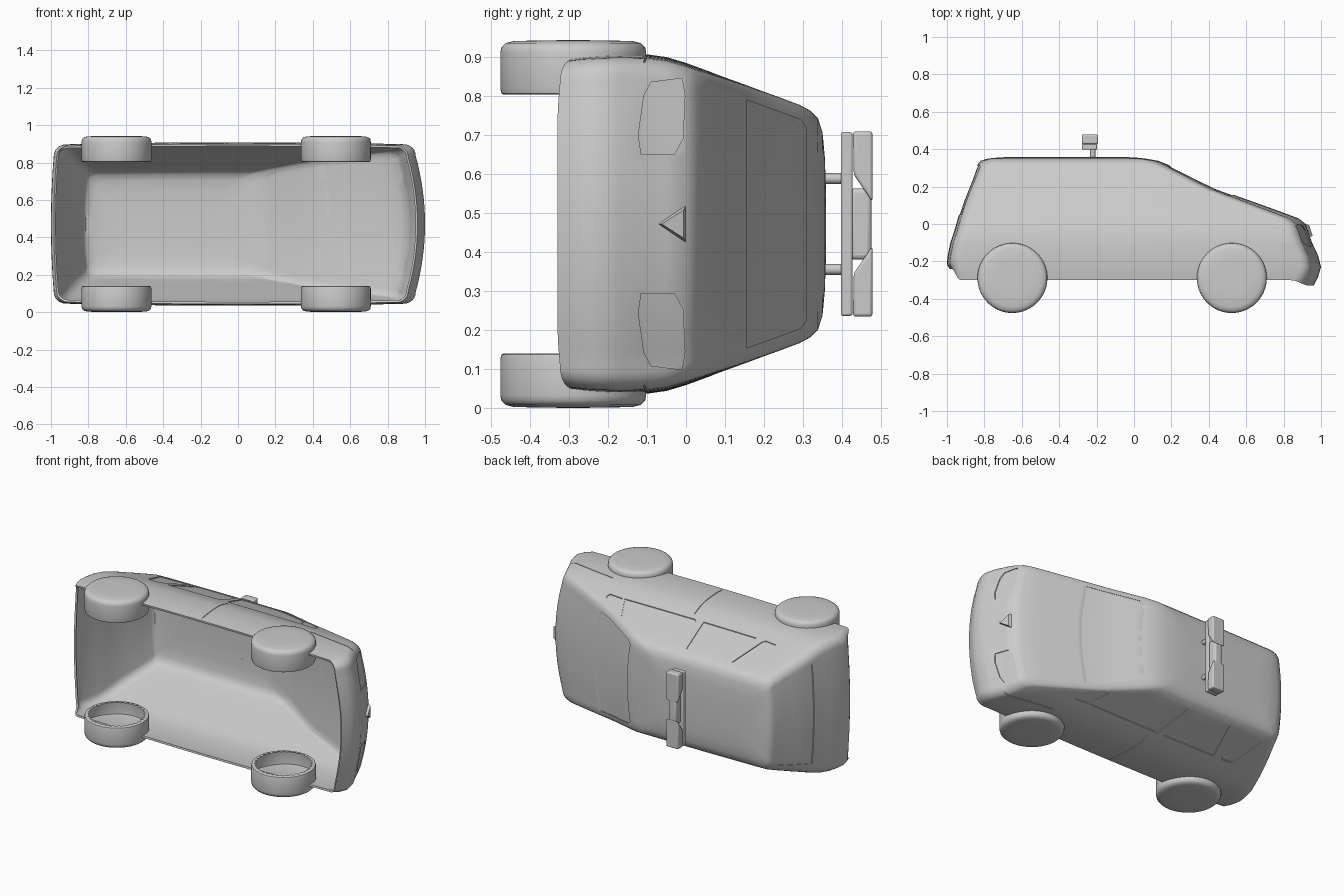
import bpy, bmesh, math
from mathutils import Vector

if "Cube" in bpy.data.objects:
    bpy.data.objects.remove(bpy.data.objects["Cube"])

CZ = 0.4715   # middle of the car's width (the car lies on its side, height along y)


def finish(name, bm, recalc=True, angle=35):
    if recalc:
        bmesh.ops.recalc_face_normals(bm, faces=bm.faces)
    me = bpy.data.meshes.new(name)
    bm.to_mesh(me)
    bm.free()
    ob = bpy.data.objects.new(name, me)
    bpy.context.collection.objects.link(ob)
    smooth(ob, angle)
    return ob


def smooth(ob, angle=35):
    bpy.ops.object.select_all(action='DESELECT')
    ob.select_set(True)
    bpy.context.view_layer.objects.active = ob
    bpy.ops.object.shade_smooth_by_angle(angle=math.radians(angle))


def apply_mods(ob):
    dg = bpy.context.evaluated_depsgraph_get()
    me = bpy.data.meshes.new_from_object(ob.evaluated_get(dg))
    ob.modifiers.clear()
    ob.data = me


def boolean(ob, cutter, op):
    m = ob.modifiers.new("cut", 'BOOLEAN')
    m.object, m.operation, m.solver = cutter, op, 'EXACT'
    apply_mods(ob)


def prism(name, pts, axis, a, b):
    """Extrude a flat outline: (x, y) along z, or (y, z) along x."""
    bm = bmesh.new()
    put = (lambda p, d: (p[0], p[1], d)) if axis == 'z' else (lambda p, d: (d, p[0], p[1]))
    lo = [bm.verts.new(put(p, a)) for p in pts]
    hi = [bm.verts.new(put(p, b)) for p in pts]
    bm.faces.new(lo)
    bm.faces.new(hi)
    n = len(pts)
    for i in range(n):
        bm.faces.new((lo[i], lo[(i + 1) % n], hi[(i + 1) % n], hi[i]))
    return finish(name, bm)


def step(a, b, x):
    t = min(1, max(0, (x - a) / (b - a)))
    return t * t * (3 - 2 * t)


# Body levels: height y, front x, rear x, half width
LEVELS = [
    (-.30, .96, -.985, .428), (-.26, .985, -.998, .433), (-.22, 1.0, -1.0, .436),
    (-.17, .985, -.996, .437), (-.10, .952, -.982, .435), (-.05, .935, -.965, .428),
    (0, .918, -.95, .413), (.03, .88, -.942, .402), (.06, .80, -.933, .391),
    (.10, .69, -.92, .376), (.15, .55, -.902, .358), (.19, .44, -.886, .343),
    (.24, .335, -.866, .325), (.29, .235, -.848, .306), (.32, .175, -.835, .29),
    (.338, .13, -.82, .272), (.350, .06, -.78, .235), (.356, 0, -.72, .17), (.359, -.08, -.64, .08)]


def outline(y, xf, xr, w):
    """Rounded plan outline of one level, from nose to tail and back."""
    bulge = .05 - .03 * step(0, .3, y)
    r = min(.06, w * .4)
    half = []
    for i in range(9):
        t = i / 8
        half.append((xf - bulge * t * t, t * (w - r)))
    fx, rx = xf - bulge, xr + .015
    for i in range(1, 7):
        a = math.pi / 2 * i / 6
        half.append((fx - r + r * math.cos(a), w - r + r * math.sin(a)))
    for i in range(1, 20):
        half.append((fx - r + (rx - fx + 2 * r) * i / 20, w))
    for i in range(0, 7):
        a = math.pi / 2 * i / 6
        half.append((rx + r - r * math.sin(a), w - r + r * math.cos(a)))
    for i in range(1, 7):
        t = 1 - i / 6
        half.append((xr + .015 * t * t, t * (w - r)))
    half = [(x, z * (1 - .03 * x * x)) for x, z in half]
    return half + [(x, -z) for x, z in half[-2:0:-1]]


def shell(name, inset, thick):
    bm = bmesh.new()
    rings = []
    for lv in LEVELS:
        ring = []
        k = max(0, (-.18 - lv[0]) / .12)
        for x, z in outline(*lv):
            y = lv[0] + k * (.06 * step(-.93, -.975, x) - .03 * step(.84, .94, x))
            ring.append(bm.verts.new((x, y, CZ + z)))
        rings.append(ring)
    n = len(rings[0])
    for a, b in zip(rings, rings[1:]):
        for i in range(n):
            bm.faces.new((a[i], a[(i + 1) % n], b[(i + 1) % n], b[i]))
    cap = bm.faces.new(rings[-1])
    bmesh.ops.recalc_face_normals(bm, faces=bm.faces)
    bm.normal_update()
    if cap.normal.y < 0:
        bmesh.ops.reverse_faces(bm, faces=bm.faces)
        bm.normal_update()
    for v, nrm in [(v, v.normal.copy()) for v in bm.verts]:
        v.co -= nrm * inset
    ob = finish(name, bm, recalc=False)
    m = ob.modifiers.new("thickness", 'SOLIDIFY')
    m.thickness, m.offset = thick, -1
    apply_mods(ob)
    return ob


def mir(pts):
    return [(y, 2 * CZ - z) for y, z in pts]


def trapezoid(y0, h0, y1, h1):
    return [(y0, CZ - h0), (y0, CZ + h0), (y1 - .015, CZ + h1), (y1, CZ + h1 - .02),
            (y1, CZ - h1 + .02), (y1 - .015, CZ - h1)]


# Window, lamp and seam outlines
lamp = [(-.115, .65), (-.122, .70), (-.108, .80), (-.09, .835), (-.01, .845), (-.003, .80),
        (-.008, .69), (-.03, .65)]
OPENINGS = [
    ("quarter_windows", [(-.735, .268), (-.53, .285), (-.52, .275), (-.592, .075), (-.61, .065),
                         (-.68, .07)], 'z', -.2, 1.2),
    ("rear_door_windows", [(-.48, .283), (-.465, .292), (-.215, .292), (-.2, .28), (-.17, .065),
                           (-.54, .065)], 'z', -.2, 1.2),
    ("front_door_windows", [(-.17, .28), (-.155, .293), (0, .293), (.13, .272), (.32, .19),
                            (.385, .065), (-.11, .065), (-.125, .08)], 'z', -.2, 1.2),
    ("corner_windows", [(.335, .18), (.37, .187), (.48, .115), (.5, .08), (.49, .06),
                        (.40, .067)], 'z', -.2, 1.2),
    ("windshield", trapezoid(.155, .318, .308, .268), 'x', .08, .75),
    ("rear_window", trapezoid(.05, .315, .31, .262), 'x', -1.1, -.75),
    ("headlight_left", lamp, 'x', .7, 1.1),
    ("headlight_right", mir(lamp), 'x', .7, 1.1),
    ("door_seams", [(-.083, .03), (-.079, .03), (-.056, -.28), (-.06, -.28)], 'z', -.2, 1.2),
    ("fender_seams", [(.555, -.058), (.70, -.078), (.88, -.105), (.88, -.109), (.70, -.082),
                      (.555, -.062)], 'z', -.2, 1.2)]

# Body shell with recessed panes set in each opening
body = shell("car_body", 0, .012)
panes = shell("pane_source", .005, .007)
for name, pts, axis, a, b in OPENINGS:
    cutter = prism("cutter", pts, axis, a, b)
    cutter.hide_render = True
    boolean(body, cutter, 'DIFFERENCE')
    pane = panes.copy()
    pane.data = panes.data.copy()
    pane.name = name
    bpy.context.collection.objects.link(pane)
    boolean(pane, cutter, 'INTERSECT')
    smooth(pane)
    bpy.data.objects.remove(cutter)
bpy.data.objects.remove(panes)
smooth(body)

# Wheels: lathed cups, closed outside, toothed lip inside
def wheel(name, x, side):
    prof = [(.10, .001), (.155, .003), (.174, .008), (.184, .018), (.187, .032),
            (.187, .125), (.184, .137), (.178, .14), (.168, .14)]
    bm = bmesh.new()
    n = 64
    rings = []
    for j, (r, d) in enumerate(prof):
        ring = []
        for i in range(n):
            a = 2 * math.pi * i / n
            rr = r - (.014 if j == len(prof) - 1 and i % 2 else 0)
            z = d if side < 0 else 2 * CZ - d
            ring.append(bm.verts.new((x + rr * math.cos(a), -.289 + rr * math.sin(a), z)))
        rings.append(ring)
    hub = bm.verts.new((x, -.289, 0 if side < 0 else 2 * CZ))
    for i in range(n):
        k = (i + 1) % n
        bm.faces.new((hub, rings[0][i], rings[0][k]))
        for p, q in zip(rings, rings[1:]):
            bm.faces.new((p[i], p[k], q[k], q[i]))
    finish(name, bm)


for end, x in (("front", .523), ("rear", -.65)):
    for side, word in ((-1, "right"), (1, "left")):
        wheel(f"{end}_{word}_wheel", x, side)


def box(name, x0, x1, y0, y1, z0, z1, bevel):
    ob = prism(name, [(x0, y0), (x1, y0), (x1, y1), (x0, y1)], 'z', z0, z1)
    m = ob.modifiers.new("bevel", 'BEVEL')
    m.width, m.segments = bevel, 3
    apply_mods(ob)
    smooth(ob)
    return ob


# Roof light bar: base rail, two lamps with slanted ends, slim middle and posts
box("light_bar_base", -.278, -.198, .397, .427, .236, 2 * CZ - .236, .006)
box("light_bar_middle", -.262, -.208, .42, .476, .38, 2 * CZ - .38, .012)
lens = [(.428, .234), (.478, .234), (.478, .415), (.43, .345)]
for word, pts in (("right", lens), ("left", mir(lens))):
    ob = prism(f"light_bar_{word}_lamp", pts, 'x', -.279, -.192)
    m = ob.modifiers.new("bevel", 'BEVEL')
    m.width, m.segments = .008, 3
    apply_mods(ob)
    smooth(ob)
for word, z in (("right", .355), ("left", 2 * CZ - .355)):
    bm = bmesh.new()
    bmesh.ops.create_cone(bm, cap_ends=True, segments=20, radius1=.014, radius2=.014, depth=.06)
    for v in bm.verts:
        v.co = Vector((v.co.x - .22, v.co.z + .375, v.co.y + z))
    finish(f"light_bar_{word}_post", bm)

# Small pointed bump on the nose
bm = bmesh.new()
base = [bm.verts.new(p) for p in ((.945, -.07, CZ), (.915, 0, CZ + .048), (.915, 0, CZ - .048))]
tip = [bm.verts.new(p) for p in ((.955, -.062, CZ), (.936, -.006, CZ + .036), (.936, -.006, CZ - .036))]
bm.faces.new(base)
bm.faces.new(tip)
for i in range(3):
    k = (i + 1) % 3
    bm.faces.new((base[i], base[k], tip[k], tip[i]))
finish("nose_bump", bm)
